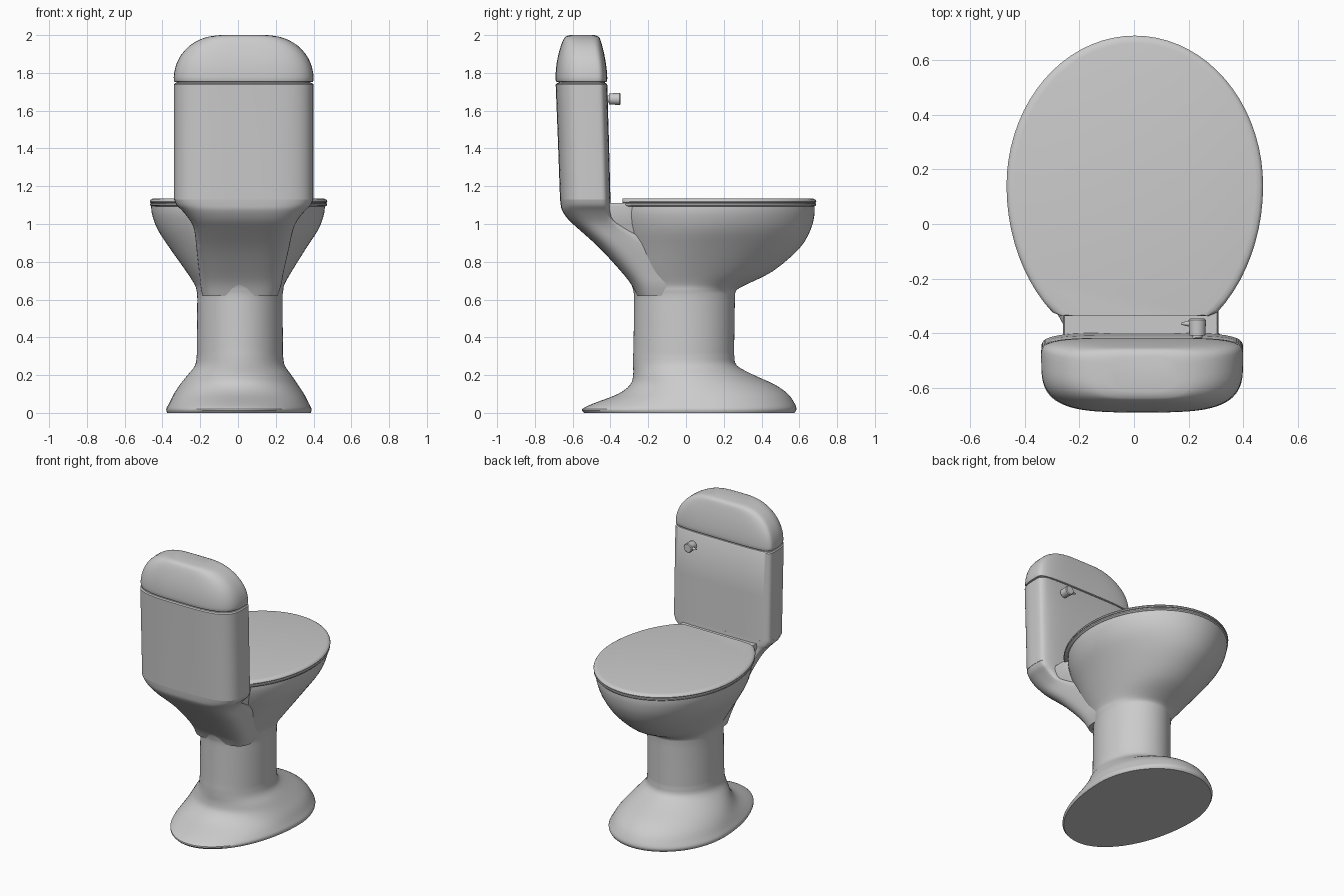
import bpy, bmesh, math
from mathutils import Vector

N = 72


def ring(z, cx, rx, yb, ym, yf, nb=2.0, nf=2.0, clip=-9.0):
    """Horizontal section: two half super-ellipses joined at the widest line y = ym."""
    pts = []
    for i in range(N):
        t = 2 * math.pi * i / N
        c, s = math.cos(t), math.sin(t)
        n, r = (nf, yf - ym) if s >= 0 else (nb, ym - yb)
        x = cx + rx * math.copysign(abs(c) ** (2 / n), c)
        y = ym + r * math.copysign(abs(s) ** (2 / n), s)
        pts.append(Vector((x, max(y, clip), z)))
    return pts


def refine(rows, steps):
    """Catmull-Rom interpolation between section rows."""
    out = []
    for i in range(len(rows) - 1):
        quad = [rows[max(i - 1, 0)], rows[i], rows[i + 1], rows[min(i + 2, len(rows) - 1)]]
        for k in range(steps):
            t = k / steps
            out.append([0.5 * (2 * b + (c - a) * t + (2 * a - 5 * b + 4 * c - d) * t * t
                               + (3 * b - a - 3 * c + d) * t ** 3)
                        for a, b, c, d in zip(*quad)])
    return out + [rows[-1]]


def finish(bm, name, angle=35):
    bmesh.ops.recalc_face_normals(bm, faces=bm.faces)
    me = bpy.data.meshes.new(name)
    bm.to_mesh(me)
    bm.free()
    ob = bpy.data.objects.new(name, me)
    bpy.context.collection.objects.link(ob)
    bpy.ops.object.select_all(action='DESELECT')
    ob.select_set(True)
    bpy.context.view_layer.objects.active = ob
    bpy.ops.object.shade_smooth_by_angle(angle=math.radians(angle))
    return ob


def loft(name, rows, steps=1, **shape):
    """Skin a stack of sections (z, cx, rx, yb, ym, yf) and cap both ends."""
    bm = bmesh.new()
    loops = [[bm.verts.new(p) for p in ring(*r, **shape)] for r in refine(rows, steps)]
    for lo, hi in zip(loops, loops[1:]):
        for i in range(N):
            j = (i + 1) % N
            bm.faces.new((lo[i], lo[j], hi[j], hi[i]))
    bm.faces.new(loops[0][::-1])
    bm.faces.new(loops[-1])
    return finish(bm, name)


# Foot, column and bowl in one flowing body
loft("pedestal_and_bowl", [
    (0.00, .005, .380, -.54, .12, .575),
    (0.02, .005, .385, -.55, .12, .585),
    (0.05, .005, .370, -.49, .11, .575),
    (0.10, .005, .345, -.36, .09, .540),
    (0.15, .005, .312, -.295, .05, .47),
    (0.20, .008, .275, -.28, .01, .36),
    (0.25, .010, .238, -.28, -.01, .27),
    (0.30, .010, .229, -.28, -.01, .256),
    (0.35, .010, .228, -.278, -.01, .255),
    (0.55, .010, .226, -.275, -.01, .258),
    (0.62, .010, .226, -.275, -.005, .26),
    (0.65, .010, .230, -.28, -.005, .268),
    (0.68, .008, .238, -.29, 0.00, .32),
    (0.75, .005, .280, -.33, .02, .46),
    (0.87, .000, .360, -.37, .07, .60),
    (0.97, .000, .425, -.40, .11, .66),
    (1.05, .000, .455, -.42, .13, .68),
    (1.10, .000, .460, -.42, .14, .68),
], steps=3)

# Sloping support that carries the tank
loft("tank_support", [
    (0.62, .010, .20, -.26, -.10, .05),
    (0.68, .015, .215, -.29, -.12, .03),
    (0.75, .018, .225, -.345, -.17, .00),
    (0.87, .025, .245, -.455, -.28, -.10),
    (0.97, .030, .262, -.565, -.40, -.28),
    (1.02, .030, .285, -.62, -.44, -.37),
    (1.07, .030, .325, -.655, -.46, -.395),
    (1.10, .030, .355, -.663, -.465, -.398),
    (1.135, .030, .37, -.667, -.47, -.40),
], steps=3, nb=3.6, nf=4.5)

# Ledge between tank and seat
loft("rear_ledge", [
    (0.88, .02, .235, -.44, -.33, -.20),
    (1.00, .025, .260, -.52, -.36, -.22),
    (1.09, .025, .285, -.55, -.38, -.24),
    (1.11, .025, .280, -.55, -.38, -.25),
], nb=5, nf=5)

# Tank, with a recessed neck forming the groove under its cover
loft("tank", [
    (1.13, .03, .370, -.667, -.470, -.400),
    (1.44, .03, .370, -.678, -.478, -.408),
    (1.738, .03, .370, -.690, -.485, -.417),
    (1.745, .03, .364, -.684, -.485, -.422),
    (1.746, .03, .355, -.675, -.485, -.430),
    (1.765, .03, .355, -.675, -.485, -.430),
], nb=3.6, nf=4.5)

# Domed tank cover
loft("tank_cover", [
    (1.752, .03, .364, -.685, -.485, -.422),
    (1.760, .03, .370, -.690, -.485, -.417),
    (1.800, .03, .368, -.690, -.487, -.418),
    (1.850, .03, .355, -.685, -.490, -.424),
    (1.900, .03, .328, -.675, -.500, -.433),
    (1.945, .03, .285, -.662, -.510, -.444),
    (1.975, .03, .235, -.650, -.520, -.453),
    (1.992, .03, .185, -.638, -.530, -.463),
    (2.000, .03, .125, -.615, -.540, -.485),
], steps=2, nb=3.4, nf=4)


# Seat and closed lid: egg outlines cut straight at the back
def seat_part(name, profile):
    loft(name, [(z, .003, .47 - d, -.465 + d, .14, .69 - d) for z, d in profile], clip=-.337)


seat_part("seat", [(1.092, .016), (1.095, .006), (1.100, .002), (1.108, .002), (1.112, .010)])
seat_part("seat_lid", [(1.110, .012), (1.113, .002), (1.120, .000), (1.128, .004),
                       (1.133, .012), (1.136, .028)])


# Flush handle: stem, knob and small pointer
def rod(bm, p, q, r1, r2, sides=20):
    p, q = Vector(p), Vector(q)
    d = q - p
    m = d.to_track_quat('Z', 'Y').to_matrix().to_4x4()
    m.translation = (p + q) / 2
    bmesh.ops.create_cone(bm, cap_ends=True, segments=sides, radius1=r1, radius2=r2,
                          depth=d.length, matrix=m)


bm = bmesh.new()
rod(bm, (.232, -.43, 1.662), (.232, -.39, 1.662), .019, .019)
rod(bm, (.232, -.408, 1.662), (.232, -.352, 1.662), .029, .032)
rod(bm, (.232, -.352, 1.662), (.232, -.347, 1.662), .032, .027)
rod(bm, (.205, -.365, 1.662), (.174, -.365, 1.662), .012, .004, 12)
finish(bm, "flush_handle", 30)
